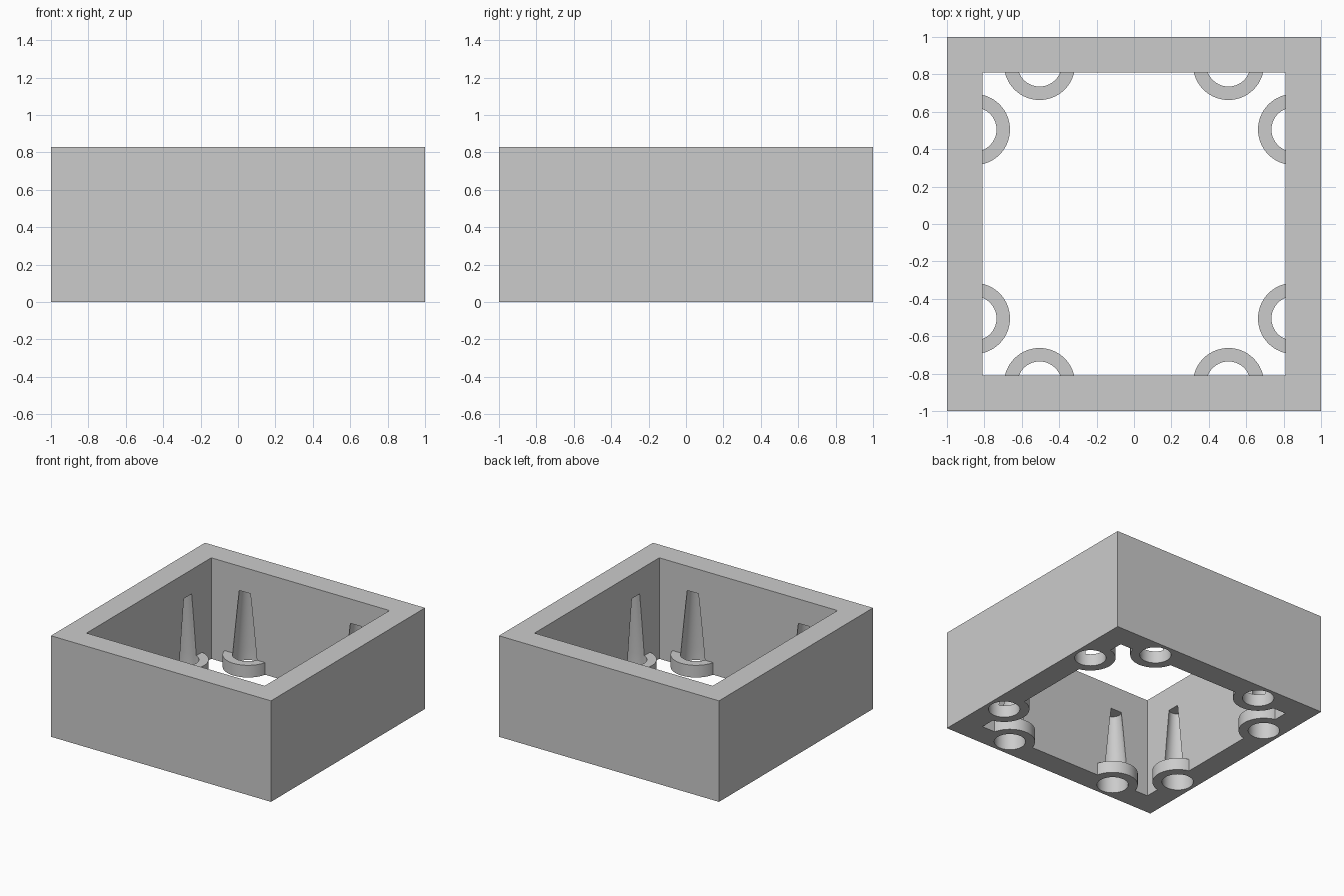
import bpy
import bmesh
from math import pi
from mathutils import Matrix, Vector

default = bpy.data.objects.get("Cube")
if default:
    bpy.data.objects.remove(default, do_unlink=True)

HEIGHT = 0.83
INNER = 0.81           # half width of the opening
SOCKET_ALONG = 0.505   # socket position along each wall
SOCKET_OUT = 0.853     # socket axis distance from the centre
COLLAR_R, COLLAR_TOP = 0.19, 0.1
BORE_R, TIP_R, TIP_Z = 0.118, 0.066, 0.63
BELOW = -0.5

grey = bpy.data.materials.new("light grey")
grey.use_nodes = True
grey.diffuse_color = (0.6, 0.6, 0.6, 1)
grey.node_tree.nodes["Principled BSDF"].inputs["Base Color"].default_value = grey.diffuse_color


def make_object(name, bm):
    bmesh.ops.recalc_face_normals(bm, faces=bm.faces)
    mesh = bpy.data.meshes.new(name)
    bm.to_mesh(mesh)
    bm.free()
    mesh.materials.append(grey)
    obj = bpy.data.objects.new(name, mesh)
    bpy.context.collection.objects.link(obj)
    return obj


def box(name, half, z0, z1):
    bm = bmesh.new()
    place = Matrix.Translation((0, 0, (z0 + z1) / 2)) @ Matrix.Diagonal((2 * half, 2 * half, z1 - z0, 1))
    bmesh.ops.create_cube(bm, size=1, matrix=place)
    return make_object(name, bm)


def turned_posts(name, profile, sides=64):
    """One turned solid, given as (radius, height) steps, at every socket."""
    bm = bmesh.new()
    for quarter in range(4):
        for along in (-SOCKET_ALONG, SOCKET_ALONG):
            centre = Matrix.Rotation(quarter * pi / 2, 3, "Z") @ Vector((along, SOCKET_OUT, 0))
            rings = []
            for radius, z in profile:
                ring = bmesh.ops.create_circle(bm, segments=sides, radius=radius,
                                               matrix=Matrix.Translation(centre + Vector((0, 0, z))))
                rings.append(ring["verts"])
            for low, high in zip(rings, rings[1:]):
                for i in range(sides):
                    j = (i + 1) % sides
                    bm.faces.new((low[i], low[j], high[j], high[i]))
            bm.faces.new(rings[0])
            bm.faces.new(rings[-1])
    return make_object(name, bm)


def cut(target, cutter):
    cutter.hide_render = True
    mod = target.modifiers.new("cut", "BOOLEAN")
    mod.operation = "DIFFERENCE"
    mod.solver = "EXACT"
    mod.object = cutter
    bpy.context.view_layer.update()
    graph = bpy.context.evaluated_depsgraph_get()
    mesh = bpy.data.meshes.new_from_object(target.evaluated_get(graph))
    target.modifiers.clear()
    target.data = mesh
    bpy.data.objects.remove(cutter, do_unlink=True)


# Square opening, leaving a low half-round collar at each socket
opening = box("opening_cutter", INNER, BELOW, HEIGHT + 0.5)
cut(opening, turned_posts("collar_shape", [(COLLAR_R, BELOW), (COLLAR_R, COLLAR_TOP)]))

# Frame with its opening and the tapered socket bores
frame = box("square_frame", 1, 0, HEIGHT)
cut(frame, opening)
cut(frame, turned_posts("socket_bores", [(BORE_R, BELOW), (BORE_R, COLLAR_TOP), (TIP_R, TIP_Z)]))

bpy.ops.object.select_all(action="DESELECT")
frame.select_set(True)
bpy.context.view_layer.objects.active = frame
bpy.ops.object.shade_smooth_by_angle()
